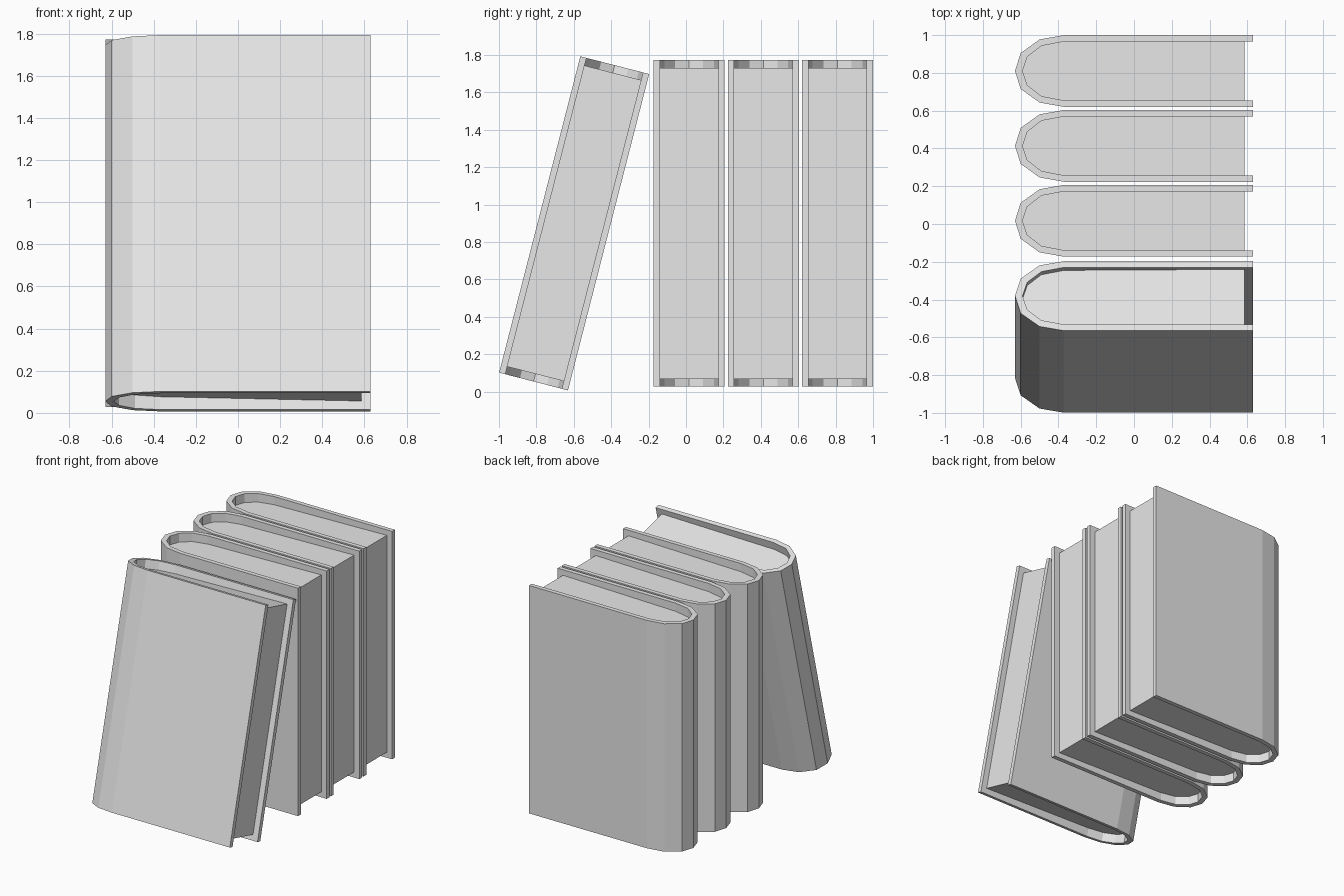
import bpy, bmesh, math
from mathutils import Vector

cube = bpy.data.objects.get("Cube")
if cube:
    bpy.data.objects.remove(cube, do_unlink=True)

grey = bpy.data.materials.new("plain_grey")
grey.use_nodes = True
colour = (0.8, 0.8, 0.8, 1)
grey.diffuse_color = colour
grey.node_tree.nodes["Principled BSDF"].inputs["Base Color"].default_value = colour

HALF = 0.873  # half the height of a book
FORE_EDGE = 0.63
PAGE_EDGE = 0.585
# Half outlines from the straight side round to the middle of the spine
OUTER = [(-0.37, 0.19), (-0.5, 0.167), (-0.6, 0.095), (-0.63, 0)]
INNER = [(-0.37, 0.156), (-0.49, 0.133), (-0.565, 0.075), (-0.59, 0)]


def u_shape(half, end):
    """Full U outline: back end, round the spine, front end."""
    side = [(end, half[0][1])] + half
    return side + [(x, -y) for x, y in reversed(side[:-1])]


def prism(name, outline, half_height):
    """Upright solid whose half height may vary along x."""
    bm = bmesh.new()
    rings = [[bm.verts.new((x, y, s * half_height(x))) for x, y in outline]
             for s in (-1, 1)]
    low, high = rings
    bm.faces.new(low)
    bm.faces.new(high)
    for i in range(len(outline)):
        j = (i + 1) % len(outline)
        bm.faces.new((low[i], low[j], high[j], high[i]))
    bmesh.ops.recalc_face_normals(bm, faces=bm.faces)
    mesh = bpy.data.meshes.new(name)
    bm.to_mesh(mesh)
    bm.free()
    mesh.materials.append(grey)
    obj = bpy.data.objects.new(name, mesh)
    bpy.context.collection.objects.link(obj)
    return obj


def book(name, y, lean=0):
    """Wrapped cover with a recessed page block, sloping in towards the spine."""
    cover_outline = u_shape(OUTER, FORE_EDGE) + u_shape(INNER, FORE_EDGE)[::-1]
    cover = prism(name + "_cover", cover_outline, lambda x: HALF)
    pages = prism(name + "_pages", u_shape(INNER, PAGE_EDGE),
                  lambda x: HALF - 0.042 - 0.022 * (PAGE_EDGE - x))
    for part in (cover, pages):
        part.location = Vector((0, y, 0.9))
        part.rotation_euler.x = math.radians(lean)


# Three upright books and one leaning against them
for i in range(3):
    book(f"upright_book_{i + 1}", 0.017 + 0.3965 * i)
book("leaning_book", -0.598, -14.4)
